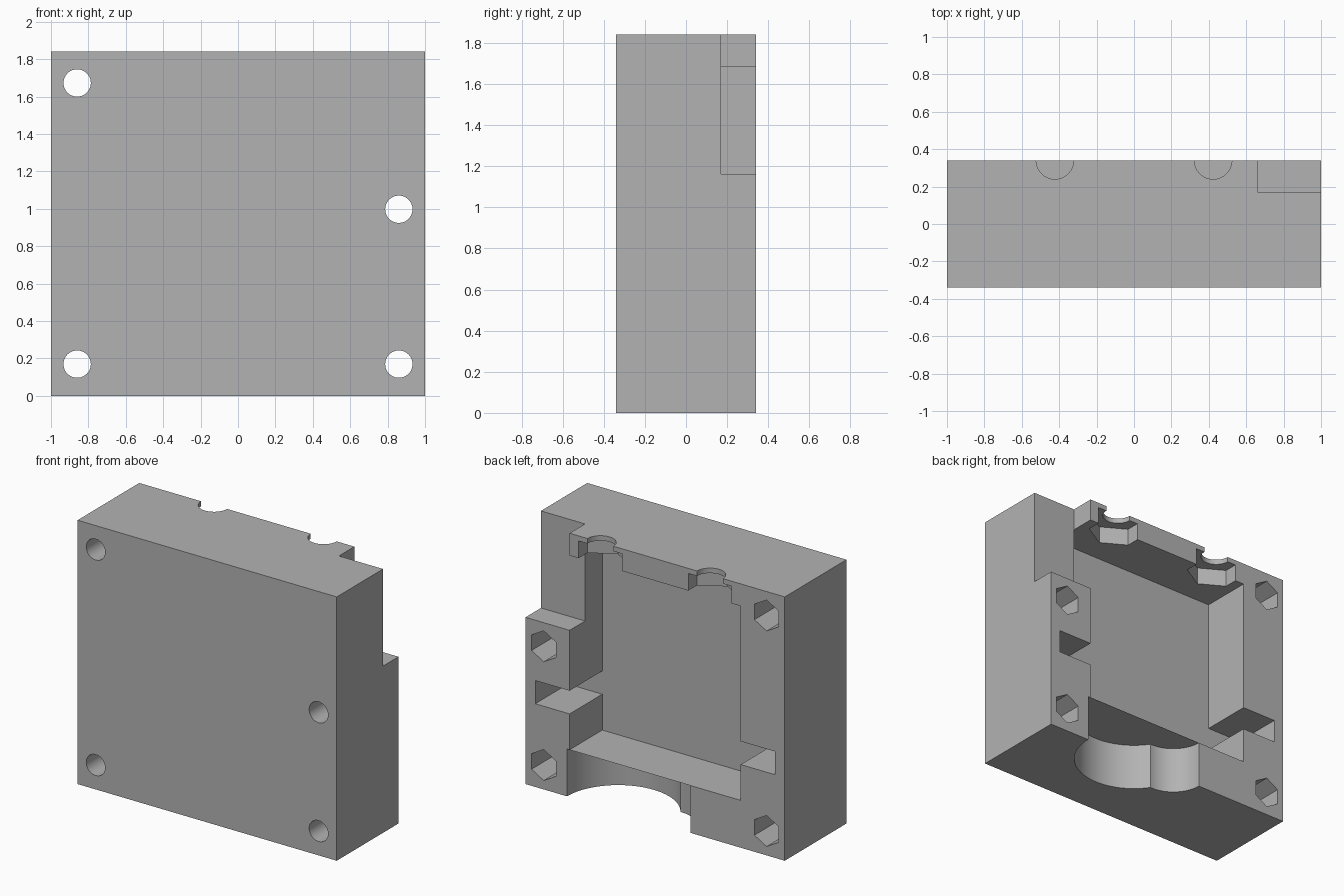
import bpy, bmesh, math
from mathutils import Vector

cube = bpy.data.objects.get("Cube")
if cube:
    bpy.data.objects.remove(cube, do_unlink=True)

BACK, OUT = 0.34, 0.6          # back plane, and a plane safely outside it
FLOOR, CEILING = 0.33, 1.685   # cavity height range
INNER, DEPTH = 0.66, -0.02     # cavity half width and bottom plane


def extrude(name, ring, direction):
    """Closed solid made by sweeping a flat ring of points."""
    bm = bmesh.new()
    face = bm.faces.new([bm.verts.new(p) for p in ring])
    moved = bmesh.ops.extrude_face_region(bm, geom=[face])["geom"]
    bmesh.ops.translate(bm, vec=direction,
                        verts=[v for v in moved if isinstance(v, bmesh.types.BMVert)])
    bmesh.ops.recalc_face_normals(bm, faces=bm.faces)
    mesh = bpy.data.meshes.new(name)
    bm.to_mesh(mesh)
    bm.free()
    obj = bpy.data.objects.new(name, mesh)
    bpy.context.scene.collection.objects.link(obj)
    return obj


def box(name, x, y, z):
    ring = [(x[0], y[0], z[0]), (x[1], y[0], z[0]), (x[1], y[1], z[0]), (x[0], y[1], z[0])]
    return extrude(name, ring, Vector((0, 0, z[1] - z[0])))


def prism(name, center, radius, span, axis, sides=64):
    """Round or hexagonal bar along z or y; its first corner lies on the y or z axis."""
    ring = []
    for i in range(sides):
        a = math.tau * i / sides
        u, v = center[0] + radius * math.sin(a), center[1] + radius * math.cos(a)
        ring.append((u, v, span[0]) if axis == "z" else (u, span[0], v))
    length = span[1] - span[0]
    return extrude(name, ring, Vector((0, 0, length) if axis == "z" else (0, length, 0)))


housing = box("housing_block", (-1, 1), (-BACK, BACK), (0, 1.84))

# Main cavity, cross slot and stepped corner
cutters = [
    box("cavity_cutter", (-INNER, INNER), (DEPTH, OUT), (FLOOR, CEILING)),
    box("slot_cutter", (-0.925, 0.925), (DEPTH, OUT), (0.58, 0.742)),
    box("corner_cutter", (INNER, 1.2), (0.17, OUT), (1.163, 2)),
]

# Overlapping round openings through the bottom wall
cutters.append(prism("large_opening_cutter", (0.286, BACK), 0.394, (-0.2, FLOOR), "z", 96))
cutters.append(prism("small_opening_cutter", (-0.054, BACK), 0.22, (-0.2, FLOOR), "z"))

# Half round ports with hexagonal seats in the top wall
for x in (-0.423, 0.423):
    cutters.append(prism("seat_cutter", (x, BACK), 0.193, (1.5, 1.805), "z", 6))
    cutters.append(prism("port_cutter", (x, BACK), 0.1, (1.6, 2), "z"))

# Screw holes with hexagonal nut pockets
for spot in ((-0.86, 1.673), (-0.86, 0.17), (0.86, 0.17), (0.86, 0.998)):
    cutters.append(prism("screw_hole_cutter", spot, 0.073, (-OUT, OUT), "y", 48))
    cutters.append(prism("nut_pocket_cutter", spot, 0.108, (0, OUT), "y", 6))

# Carve everything out of the block
bpy.context.view_layer.objects.active = housing
for cutter in cutters:
    cutter.hide_render = True
    mod = housing.modifiers.new("carve", "BOOLEAN")
    mod.operation, mod.solver, mod.object = "DIFFERENCE", "EXACT", cutter
    bpy.ops.object.modifier_apply(modifier=mod.name)
    bpy.data.objects.remove(cutter, do_unlink=True)

# Single grey finish
grey = bpy.data.materials.new("plain grey")
grey.use_nodes = True
color = (0.45, 0.45, 0.45, 1)
grey.diffuse_color = color
grey.node_tree.nodes["Principled BSDF"].inputs["Base Color"].default_value = color
housing.data.materials.clear()
housing.data.materials.append(grey)

bpy.ops.object.select_all(action="DESELECT")
housing.select_set(True)
bpy.ops.object.shade_smooth_by_angle(angle=math.radians(30))
